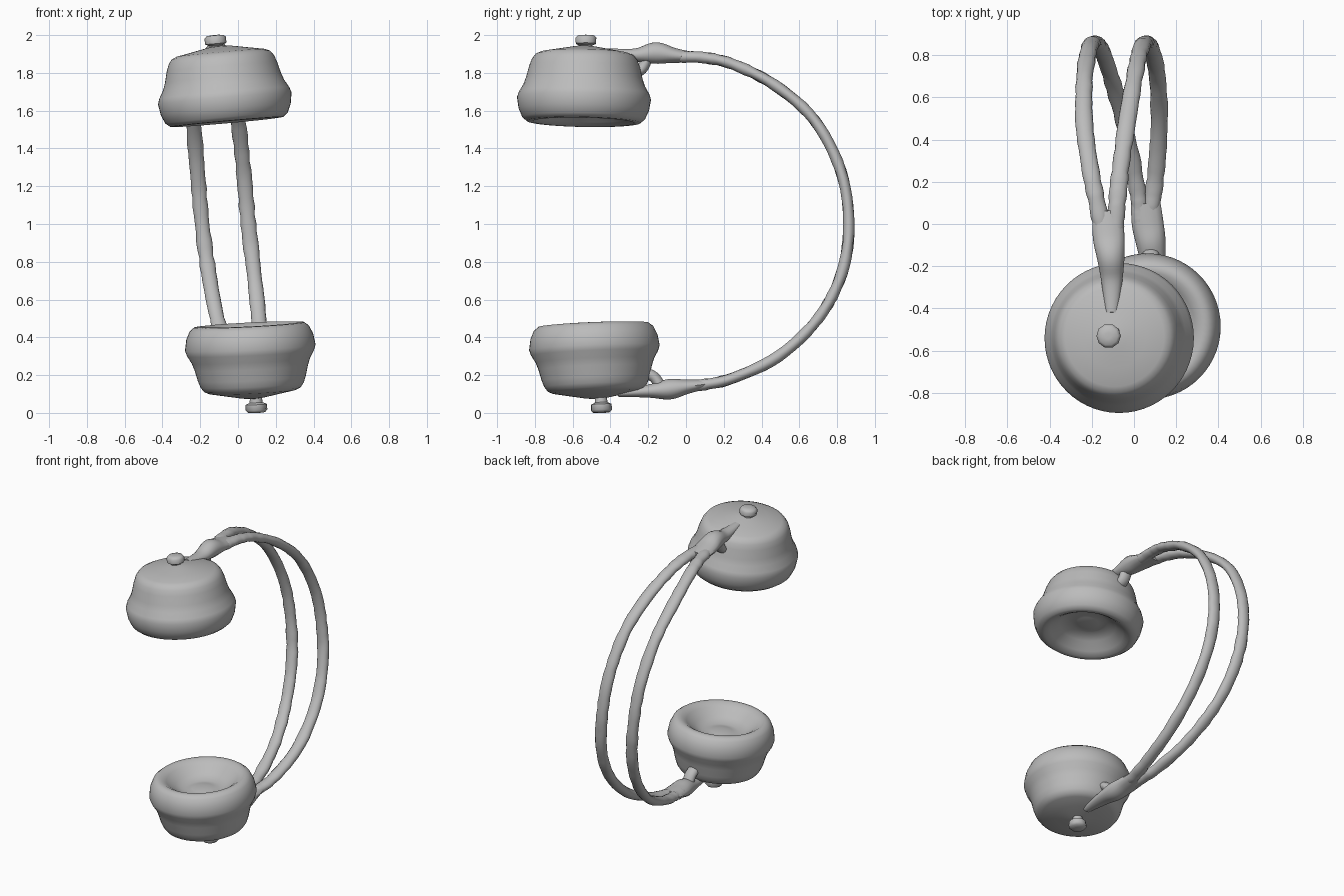
import bpy, bmesh, math, random
from mathutils import Vector, Matrix

if "Cube" in bpy.data.objects:
    bpy.data.objects.remove(bpy.data.objects["Cube"])

random.seed(4)
grey = bpy.data.materials.new("plain grey")
grey.diffuse_color = (0.5, 0.5, 0.5, 1)
grey.use_nodes = True
grey.node_tree.nodes["Principled BSDF"].inputs["Base Color"].default_value = grey.diffuse_color


def finish(bm, name):
    bmesh.ops.recalc_face_normals(bm, faces=bm.faces)
    me = bpy.data.meshes.new(name)
    bm.to_mesh(me)
    bm.free()
    ob = bpy.data.objects.new(name, me)
    bpy.context.collection.objects.link(ob)
    me.materials.append(grey)
    bpy.ops.object.select_all(action='DESELECT')
    bpy.context.view_layer.objects.active = ob
    ob.select_set(True)
    bpy.ops.object.shade_smooth_by_angle(angle=math.radians(50))
    return ob


def skin(bm, rings):
    """Bridge consecutive vertex rings and close both ends."""
    n = len(rings[0])
    for a, b in zip(rings, rings[1:]):
        for i in range(n):
            j = (i + 1) % n
            bm.faces.new((a[i], a[j], b[j], b[i]))
    bm.faces.new(rings[0])
    bm.faces.new(rings[-1])


def lathe(name, profile, location, axis, segs=56):
    """Revolve (radius, height) points, then point the local z along axis."""
    bm = bmesh.new()
    rings = [[bm.verts.new((r * math.cos(i * math.tau / segs),
                            r * math.sin(i * math.tau / segs), h))
              for i in range(segs)] for r, h in profile]
    skin(bm, rings)
    rot = Vector((0, 0, 1)).rotation_difference(Vector(axis)).to_matrix().to_4x4()
    bm.transform(Matrix.Translation(location) @ rot)
    return finish(bm, name)


def smooth_path(pts, steps):
    """Catmull-Rom interpolation of points of any dimension."""
    pts = [Vector(p) for p in pts]
    ext = [2 * pts[0] - pts[1]] + pts + [2 * pts[-1] - pts[-2]]
    out = []
    for p0, p1, p2, p3 in zip(ext, ext[1:], ext[2:], ext[3:]):
        for k in range(steps):
            t = k / steps
            out.append(0.5 * (2 * p1 + (p2 - p0) * t + (2 * p0 - 5 * p1 + 4 * p2 - p3) * t * t
                              + (3 * p1 - p0 - 3 * p2 + p3) * t ** 3))
    return out + [pts[-1]]


def strap(name, pts, sizes, steps=6, rough=0.0, sides=14):
    """Sweep an oval (half width in x, half thickness) along a path."""
    path = smooth_path(pts, steps)
    sizes = smooth_path([(w, t) for w, t in sizes], steps)
    bm = bmesh.new()
    rings = []
    for k, p in enumerate(path):
        tan = (path[min(k + 1, len(path) - 1)] - path[max(k - 1, 0)]).normalized()
        side = (Vector((1, 0, 0)) - tan * tan.x).normalized()
        up = tan.cross(side)
        w, t = (s * (1 + random.uniform(-rough, rough)) for s in sizes[k])
        rings.append([bm.verts.new(p + side * w * math.cos(a) + up * t * math.sin(a))
                      for a in (i * math.tau / sides for i in range(sides))])
    skin(bm, rings)
    return finish(bm, name)


# Ear cups: dished pad face, bulging rim, tapered shell, shallow dome
# (height is measured from the widest line towards the outside)
cup = [(0.03, -0.045), (0.07, -0.04), (0.12, -0.03), (0.18, -0.06), (0.235, -0.105),
       (0.27, -0.127), (0.30, -0.125), (0.325, -0.105), (0.345, -0.06), (0.355, 0.0),
       (0.345, 0.03), (0.322, 0.07), (0.308, 0.11), (0.293, 0.17), (0.28, 0.205),
       (0.262, 0.23), (0.235, 0.242), (0.15, 0.258), (0.06, 0.275), (0.01, 0.28)]
lathe("upper_ear_cup", cup, (-0.07, -0.54, 1.665), (-0.09, 0.02, 1))
lathe("lower_ear_cup", [(r * 0.975, h * 0.97) for r, h in cup],
      (0.065, -0.485, 0.345), (0.05, 0.04, -1))

# Small knob in the middle of each shell
knob = [(0.03, -0.02), (0.035, 0.02), (0.056, 0.03), (0.058, 0.06), (0.045, 0.073), (0.015, 0.076)]
lathe("upper_knob", knob, (-0.115, -0.53, 1.925), (-0.09, 0, 1), 10)
lathe("lower_knob", knob, (0.095, -0.45, 0.075), (0.05, 0.04, -1), 10)

# Twin headband straps: one shared side arc of (y, z), each with its own x
arc = [(-0.03, 1.885), (0.1, 1.88), (0.25, 1.845), (0.47, 1.735), (0.68, 1.55), (0.82, 1.28),
       (0.862, 1.0), (0.825, 0.74), (0.7, 0.5), (0.49, 0.3), (0.25, 0.185), (0.1, 0.15),
       (0.0, 0.14)]
left_x = [-0.15, -0.175, -0.205, -0.235, -0.235, -0.215, -0.19,
          -0.155, -0.11, -0.05, 0.0, 0.025, 0.035]
right_x = [-0.09, -0.08, -0.065, -0.035, 0.0, 0.03, 0.055,
           0.085, 0.11, 0.12, 0.105, 0.085, 0.075]
for name, xs in (("left_band", left_x), ("right_band", right_x)):
    strap(name, [(x, y, z) for x, (y, z) in zip(xs, arc)],
          [(0.04, 0.03)] * len(arc), rough=0.08)

# Yokes that join both straps to a cup
strap("upper_yoke",
      [(-0.105, -0.42, 1.91), (-0.105, -0.27, 1.895), (-0.11, -0.16, 1.905),
       (-0.12, -0.06, 1.892), (-0.127, 0.06, 1.88)],
      [(0.03, 0.02), (0.05, 0.035), (0.065, 0.058), (0.075, 0.04), (0.07, 0.026)])
strap("lower_yoke",
      [(0.095, -0.36, 0.105), (0.09, -0.2, 0.115), (0.08, -0.09, 0.125),
       (0.065, 0.0, 0.138), (0.055, 0.1, 0.152)],
      [(0.03, 0.02), (0.055, 0.035), (0.07, 0.055), (0.075, 0.04), (0.07, 0.026)])

# Short braces behind the yokes
strap("upper_brace", [(-0.1, -0.3, 1.79), (-0.105, -0.235, 1.82), (-0.11, -0.2, 1.89)],
      [(0.04, 0.03)] * 3)
strap("lower_brace", [(0.08, -0.24, 0.22), (0.08, -0.17, 0.19), (0.08, -0.13, 0.13)],
      [(0.04, 0.03)] * 3)
